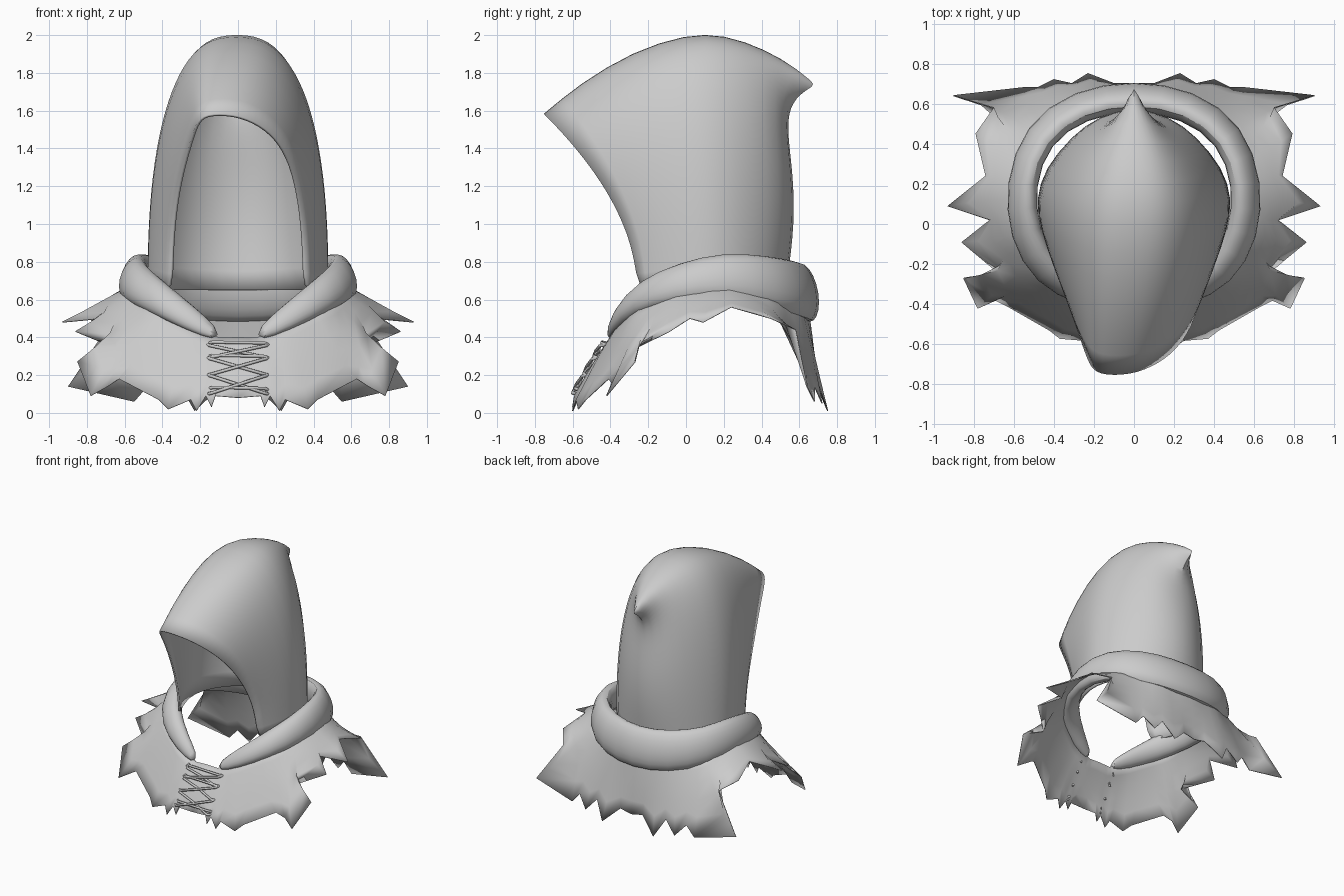
import bpy, bmesh, math
from mathutils import Vector

if "Cube" in bpy.data.objects:
    bpy.data.objects.remove(bpy.data.objects["Cube"])

cloth = bpy.data.materials.new("grey_cloth")
cloth.use_nodes = True
cloth.diffuse_color = (0.6, 0.6, 0.6, 1)
cloth.node_tree.nodes["Principled BSDF"].inputs["Base Color"].default_value = (0.6, 0.6, 0.6, 1)


def loft(name, rows, closed=False, caps=False, thickness=0, subdivide=0):
    """Skin rows of points into a sheet or tube."""
    bm = bmesh.new()
    grid = [[bm.verts.new(p) for p in row] for row in rows]
    n = len(rows[0])
    for a, b in zip(grid, grid[1:]):
        for j in range(n if closed else n - 1):
            k = (j + 1) % n
            bm.faces.new((a[j], a[k], b[k], b[j]))
    if caps:
        bm.faces.new(grid[0])
        bm.faces.new(grid[-1])
    bmesh.ops.remove_doubles(bm, verts=bm.verts, dist=0.0005)
    bmesh.ops.recalc_face_normals(bm, faces=bm.faces)
    mesh = bpy.data.meshes.new(name)
    bm.to_mesh(mesh)
    bm.free()
    mesh.materials.append(cloth)
    ob = bpy.data.objects.new(name, mesh)
    bpy.context.collection.objects.link(ob)
    bpy.ops.object.select_all(action='DESELECT')
    ob.select_set(True)
    bpy.context.view_layer.objects.active = ob
    bpy.ops.object.shade_smooth_by_angle(angle=math.radians(60))
    if subdivide:
        ob.modifiers.new("Subdivide", 'SUBSURF').levels = subdivide
        ob.modifiers["Subdivide"].render_levels = subdivide
    if thickness:
        solid = ob.modifiers.new("Thickness", 'SOLIDIFY')
        solid.thickness = thickness
        solid.offset = 0


def mirrored(half):
    """Complete a half path, listed from the front centre to the back centre."""
    return [(-p[0], *p[1:]) for p in half] + list(half[-2::-1])


# Hood: arches from the front rim to the centre back seam
# (bottom y, top y, top z, half width, lean exponent, sideways lean of the crown)
arches = [(-.25, -.75, 1.58, .35, 1.9, -.10),
          (-.16, -.56, 1.74, .41, 1.9, -.07),
          (-.02, -.28, 1.91, .46, 1.9, -.03),
          (.12, .0, 2.0, .485, 2, -.01),
          (.28, .2, 2.0, .435, 2, 0),
          (.42, .43, 1.92, .315, 4, 0),
          (.50, .61, 1.82, .18, 9, 0),
          (.53, .76, 1.70, 0, 14, 0)]
steps = 24
rows = []
for i, (yb, yt, zt, w, lean, shift) in enumerate(arches):
    back = max(0, i - 4) / 3
    row = []
    for j in range(steps + 1):
        t = math.pi * j / steps
        c, v = math.cos(t), max(math.sin(t), 0) ** .83
        x = math.copysign(abs(c) ** .78, c) * w + shift * v ** 10
        y = yb + (yt - yb) * v ** lean + back * .05 * math.sin(math.pi * v * 1.25)
        row.append((x, y, .65 + (zt - .65) * v))
    rows.append(row)
loft("hood", rows, thickness=.015, subdivide=1)

# Rolled collar: centre line with half thickness and half height
collar = [(.10, -.40, .41, .025, .035), (.25, -.36, .50, .055, .075),
          (.44, -.25, .62, .075, .095), (.55, -.05, .69, .08, .11),
          (.57, .2, .73, .075, .13), (.485, .45, .69, .08, .15),
          (.27, .60, .65, .08, .165), (0, .645, .63, .075, .165)]
path = mirrored(collar)
rows = []
for i, (x, y, z, thick, high) in enumerate(path):
    a, b = path[max(i - 1, 0)], path[min(i + 1, len(path) - 1)]
    out = Vector((b[1] - a[1], a[0] - b[0], 0)).normalized()
    centre = Vector((x, y, z))
    rows.append([centre + out * thick * (math.cos(s) + .35 * math.sin(s))
                 + Vector((0, 0, high * math.sin(s)))
                 for s in (math.tau * k / 10 for k in range(10))])
loft("rolled_collar", rows, closed=True, caps=True, subdivide=1)

# Mantle: torn hem joined to the neckline under the collar
hem = [(0, -.58, .08), (.12, -.59, .09), (.14, -.6, .03), (.17, -.59, .09),
       (.22, -.6, .01), (.25, -.58, .07), (.37, -.57, .02), (.42, -.53, .07),
       (.63, -.41, .18), (.69, -.38, .14), (.78, -.42, .09), (.85, -.27, .27),
       (.67, -.25, .35), (.86, -.09, .43), (.72, .02, .5), (.93, .09, .48),
       (.74, .24, .56), (.79, .45, .5), (.7, .58, .44), (.9, .64, .14),
       (.55, .68, .06), (.48, .68, .14), (.4, .72, .05), (.31, .7, .15),
       (.23, .75, .01), (.1, .7, .13), (0, .7, .11)]
neck = [Vector((0, -.40, .40))] + [Vector((x, y, z - h * .4)) for x, y, z, t, h in collar]


def bearing(p):
    return math.atan2(p[0], .1 - p[1])


def neck_at(angle):
    for a, b in zip(neck, neck[1:]):
        if angle <= bearing(b):
            return a.lerp(b, (angle - bearing(a)) / (bearing(b) - bearing(a)))
    return neck[-1]


# The tears fade out towards the neck
torn = [Vector(p) for p in hem]
calm = torn
for _ in range(3):
    calm = [calm[0]] + [(a + b * 2 + c) / 4 for a, b, c in zip(calm, calm[1:], calm[2:])] + [calm[-1]]
bands = 5
rows = [[] for _ in range(bands + 1)]
angle = 0
for soft, sharp in zip(calm, torn):
    angle = max(angle, bearing(soft))
    top = neck_at(angle)
    for k in range(bands + 1):
        t = k / bands
        q = top.lerp(soft.lerp(sharp, t ** 2), t)
        q.z += .02 * math.sin(math.pi * t)
        rows[k].append(tuple(q))
loft("torn_mantle", [mirrored(r)[:-1] for r in rows], closed=True, thickness=.006)


# Lacing: thin cords lying on the front of the mantle
def on_front(x, z, lift):
    return Vector((x, -.40 - (.40 - z) * .58 - lift, z))


def cord(name, points):
    curve = bpy.data.curves.new(name, 'CURVE')
    curve.dimensions = '3D'
    curve.bevel_depth = .009
    curve.bevel_resolution = 1
    curve.use_fill_caps = True
    spline = curve.splines.new('POLY')
    spline.points.add(len(points) - 1)
    for s, p in zip(spline.points, points):
        s.co = (*p, 1)
    curve.materials.append(cloth)
    bpy.context.collection.objects.link(bpy.data.objects.new(name, curve))


for z in (.37, .3, .13):
    cord("lace_rung", [on_front(-.15, z, 0), on_front(-.13, z + .005, .03),
                       on_front(.14, z, .03), on_front(.16, z - .01, 0)])
for high, low in ((.36, .29), (.29, .2), (.2, .1)):
    for side in (-1, 1):
        cord("lace_cross", [on_front(side * .16, high, 0),
                            on_front(side * .14, high - .005, .03),
                            on_front(0, (high + low) / 2, .028 + .008 * side),
                            on_front(-side * .14, low + .005, .03),
                            on_front(-side * .16, low, 0)])
